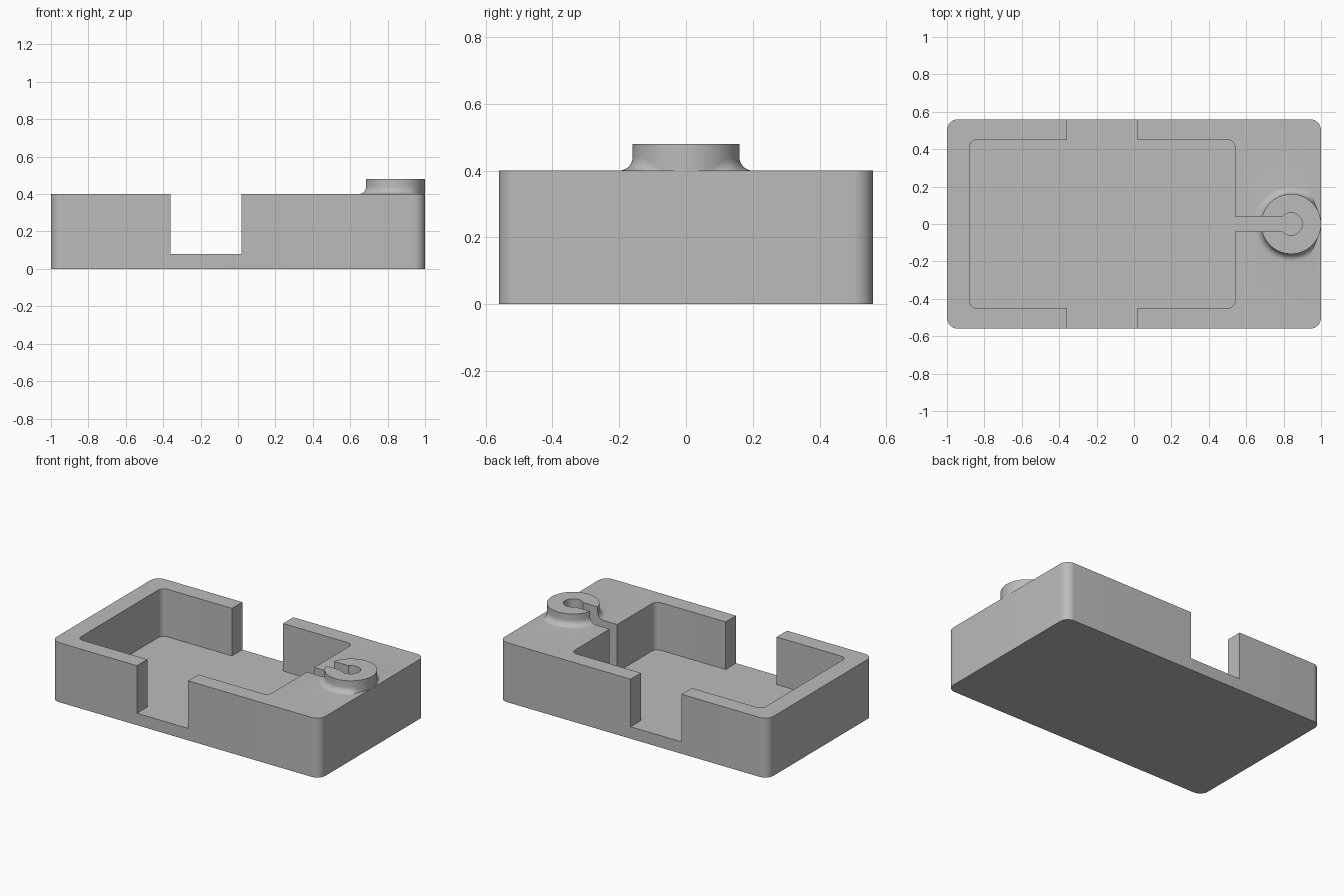
import bpy, bmesh, math
from mathutils import Vector

default = bpy.data.objects.get("Cube")
if default:
    bpy.data.objects.remove(default, do_unlink=True)

HALF_Y, TOP, FLOOR = 0.56, 0.4, 0.08
ROUND, FILLET = 0.06, 0.04
BOSS_X, BOSS_R, BOSS_TOP = 0.84, 0.16, 0.48

grey = bpy.data.materials.new("plain grey")
grey.use_nodes = True
colour = (0.5, 0.5, 0.5, 1)
grey.diffuse_color = colour
grey.node_tree.nodes["Principled BSDF"].inputs["Base Color"].default_value = colour


def finish(name, bm):
    bmesh.ops.recalc_face_normals(bm, faces=bm.faces)
    mesh = bpy.data.meshes.new(name)
    bm.to_mesh(mesh)
    bm.free()
    mesh.materials.append(grey)
    obj = bpy.data.objects.new(name, mesh)
    bpy.context.collection.objects.link(obj)
    return obj


def box(name, low, high, radius=0, round_top=False):
    bm = bmesh.new()
    bmesh.ops.create_cube(bm, size=1)
    for v in bm.verts:
        v.co = [low[i] if v.co[i] < 0 else high[i] for i in range(3)]
    if radius:
        def rounded(edge):
            a, b = (v.co.z for v in edge.verts)
            return a != b or (round_top and a == high[2])
        bmesh.ops.bevel(bm, geom=[e for e in bm.edges if rounded(e)], offset=radius,
                        segments=10, profile=0.5, affect="EDGES")
    return finish(name, bm)


def cylinder(name, x, radius, low, high):
    bm = bmesh.new()
    bmesh.ops.create_cone(bm, cap_ends=True, segments=64, radius1=radius,
                          radius2=radius, depth=high - low)
    bmesh.ops.translate(bm, verts=bm.verts, vec=(x, 0, (low + high) / 2))
    return finish(name, bm)


def boss_with_fillet(name, sides=96, steps=8):
    """Round boss whose base fillet follows a ball rolling over the rounded body edge."""
    bm = bmesh.new()
    axis_x, axis_z = 1 - ROUND, TOP - ROUND
    columns = []
    for i in range(sides):
        a = 2 * math.pi * (i + 0.5) / sides
        out = Vector((math.cos(a), math.sin(a), 0))
        ball = Vector((BOSS_X, 0, 0)) + out * (BOSS_R + FILLET)
        over = max(0, ball.x - axis_x)
        reach = ROUND + FILLET
        ball.z = axis_z + math.sqrt(max(0, reach ** 2 - over ** 2))
        to_body = Vector((-over, 0, axis_z - ball.z)).normalized()
        path = [Vector((BOSS_X, 0, BOSS_TOP)) + out * BOSS_R]
        for s in range(steps + 1):
            direction = (-out).slerp(to_body, s / steps)
            path.append(ball + direction * FILLET)
        path.append(ball + to_body * (FILLET + 0.015))
        path.append(Vector((BOSS_X, 0, 0.25)) + out * 0.1)
        columns.append([bm.verts.new(p) for p in path])
    for i, left in enumerate(columns):
        right = columns[(i + 1) % sides]
        for j in range(len(left) - 1):
            bm.faces.new((left[j], right[j], right[j + 1], left[j + 1]))
    bm.faces.new([c[0] for c in columns])
    bm.faces.new([c[-1] for c in columns])
    return finish(name, bm)


def combine(target, other, operation):
    mod = target.modifiers.new(operation.lower(), "BOOLEAN")
    mod.operation, mod.solver, mod.object = operation, "EXACT", other
    bpy.context.view_layer.objects.active = target
    bpy.ops.object.modifier_apply(modifier=mod.name)
    bpy.data.objects.remove(other, do_unlink=True)


# Rounded block with the cable boss on its end
body = box("tray_body", (-1, -HALF_Y, 0), (1, HALF_Y, TOP), ROUND, True)
combine(body, boss_with_fillet("cable_boss"), "UNION")

# Pocket, finger notches through both long walls, cable slot and hole
cutters = [
    box("pocket_cutter", (-0.88, -0.45, FLOOR), (0.54, 0.45, 0.7), 0.04),
    box("notch_cutter", (-0.36, -0.7, FLOOR), (0.02, 0.7, 0.7)),
    box("slot_cutter", (0.5, -0.04, FLOOR), (BOSS_X, 0.04, 0.7)),
    cylinder("hole_cutter", BOSS_X, 0.06, FLOOR, 0.7),
]
for cutter in cutters:
    combine(body, cutter, "DIFFERENCE")

# Smooth rounds, crisp cut edges
bpy.ops.object.select_all(action="DESELECT")
body.select_set(True)
bpy.context.view_layer.objects.active = body
bpy.ops.object.shade_smooth_by_angle(angle=math.radians(30))
